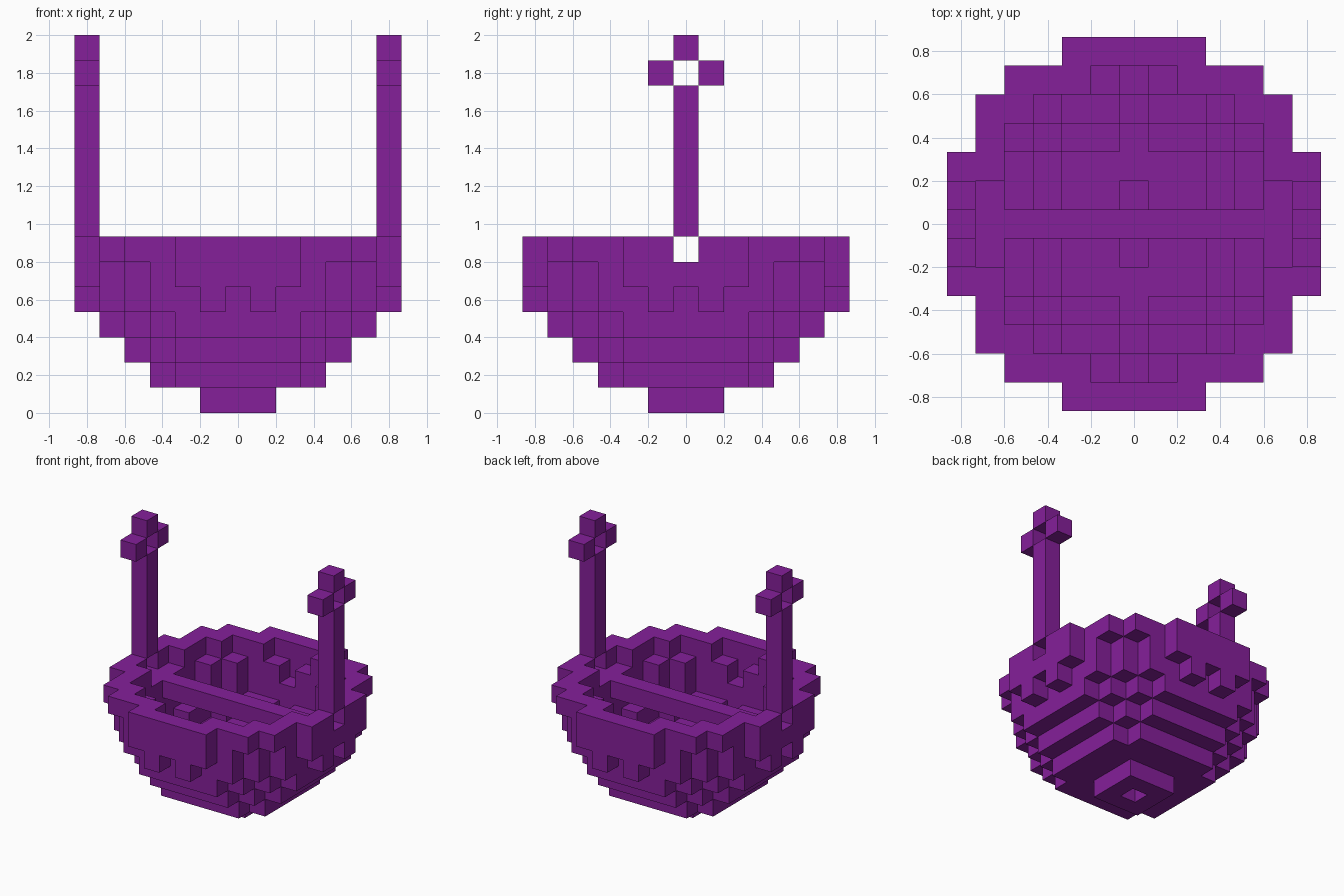
import bpy, bmesh

if "Cube" in bpy.data.objects:
    bpy.data.objects.remove(bpy.data.objects["Cube"])
U = 2 / 15  # one block

mat = bpy.data.materials.new("purple")
mat.diffuse_color = (0.235, 0.014, 0.323, 1)
mat.use_nodes = True
mat.node_tree.nodes["Principled BSDF"].inputs["Base Color"].default_value = mat.diffuse_color


def build(name, cells):
    """Skin a set of grid cells with only their exposed square faces."""
    bm = bmesh.new()
    verts = {}

    def vert(p):
        if p not in verts:
            verts[p] = bm.verts.new(((p[0] - .5) * U, (p[1] - .5) * U, p[2] * U))
        return verts[p]

    for c in cells:
        for ax in range(3):
            for s in (0, 1):
                n = list(c)
                n[ax] += 2 * s - 1
                if tuple(n) in cells:
                    continue
                a, b = (ax + 1) % 3, (ax + 2) % 3
                loop = []
                for da, db in ((0, 0), (1, 0), (1, 1), (0, 1)):
                    p = list(c)
                    p[ax] += s
                    p[a] += da
                    p[b] += db
                    loop.append(vert(tuple(p)))
                bm.faces.new(loop if s else loop[::-1])
    bmesh.ops.dissolve_limit(bm, angle_limit=0.01, verts=bm.verts, edges=bm.edges)
    me = bpy.data.meshes.new(name)
    bm.to_mesh(me)
    bm.free()
    me.materials.append(mat)
    ob = bpy.data.objects.new(name, me)
    bpy.context.collection.objects.link(ob)


# Bowl: half of a blocky hollow sphere, squared outer radius for each layer
outer = [2, 13, 20, 29, 37, 40, 41]
bowl = set()
for z, r2 in enumerate(outer):
    for x in range(-6, 7):
        for y in range(-6, 7):
            d = x * x + y * y + (6 - z) ** 2
            key = sorted((abs(x), abs(y), 6 - z))
            if x * x + y * y > r2 or d < 26 or key == [0, 1, 5]:
                continue
            if z == 4 and x * y == 0 and max(abs(x), abs(y)) == 6:
                continue  # notch in the hanging trim
            bowl.add((x, y, z))
bowl.discard((0, 0, 0))
for sx in (-1, 1):
    bowl.discard((6 * sx, 0, 6))

# Cross bar through the bowl
bowl |= {(x, 0, 5) for x in range(-5, 6)}
build("bowl_with_crossbar", bowl)

# Posts with a four-block finial on each side
for sx, side in ((-1, "left"), (1, "right")):
    post = {(6 * sx, 0, z) for z in range(7, 13)}
    finial = {(6 * sx, -1, 13), (6 * sx, 1, 13), (6 * sx, 0, 14)}
    build(side + "_post", post)
    build(side + "_finial", finial)
